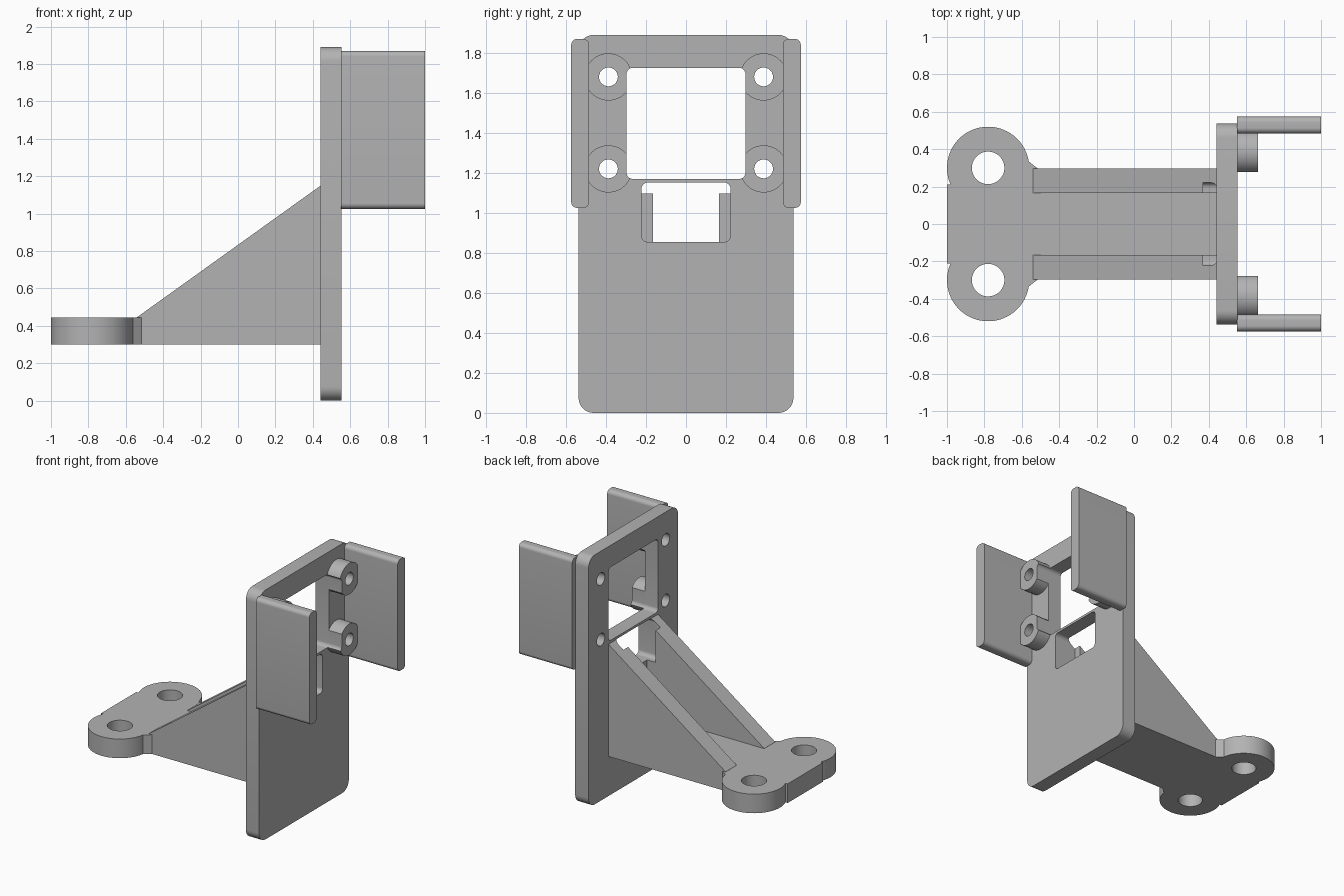
import bpy, bmesh
from math import cos, sin, pi, radians

if "Cube" in bpy.data.objects:
    bpy.data.objects.remove(bpy.data.objects["Cube"])

grey = bpy.data.materials.new("mid_grey")
grey.diffuse_color = (0.45, 0.45, 0.45, 1)
grey.use_nodes = True
grey.node_tree.nodes["Principled BSDF"].inputs["Base Color"].default_value = grey.diffuse_color


def prism(name, pts, axis, lo, hi):
    """Extrude a 2D outline along an axis: x -> (y,z), y -> (x,z), z -> (x,y)."""
    place = {"x": lambda a, b, d: (d, a, b),
             "y": lambda a, b, d: (a, d, b),
             "z": lambda a, b, d: (a, b, d)}[axis]
    bm = bmesh.new()
    face = bm.faces.new([bm.verts.new(place(a, b, lo)) for a, b in pts])
    ext = bmesh.ops.extrude_face_region(bm, geom=[face])
    top = [v for v in ext["geom"] if isinstance(v, bmesh.types.BMVert)]
    bmesh.ops.translate(bm, verts=top, vec=place(0, 0, hi - lo))
    bmesh.ops.recalc_face_normals(bm, faces=bm.faces)
    mesh = bpy.data.meshes.new(name)
    bm.to_mesh(mesh)
    bm.free()
    mesh.materials.append(grey)
    ob = bpy.data.objects.new(name, mesh)
    bpy.context.collection.objects.link(ob)
    return ob


def arc(cx, cy, r, a0, a1, n):
    return [(cx + r * cos(radians(a0 + (a1 - a0) * i / n)),
             cy + r * sin(radians(a0 + (a1 - a0) * i / n))) for i in range(n + 1)]


def circle(cx, cy, r, n=48):
    return arc(cx, cy, r, 0, 360, n)[:-1]


def rounded(a0, a1, b0, b1, r):
    return (arc(a1 - r, b1 - r, r, 0, 90, 8) + arc(a0 + r, b1 - r, r, 90, 180, 8)
            + arc(a0 + r, b0 + r, r, 180, 270, 8) + arc(a1 - r, b0 + r, r, 270, 360, 8))


def cut(ob, cutters):
    """Subtract cutters and bake the result."""
    for c in cutters:
        m = ob.modifiers.new("cut", "BOOLEAN")
        m.operation, m.solver, m.object = "DIFFERENCE", "EXACT", c
    bpy.context.view_layer.update()
    dg = bpy.context.evaluated_depsgraph_get()
    mesh = bpy.data.meshes.new_from_object(ob.evaluated_get(dg))
    ob.modifiers.clear()
    ob.data = mesh


# Cutters: camera window, cable notch, screw holes, foot holes
screws = [(s * 0.388, z) for s in (-1, 1) for z in (1.22, 1.68)]
window = prism("window_cutter", rounded(-0.297, 0.297, 1.17, 1.725, 0.03), "x", 0.3, 0.8)
notch = prism("notch_cutter", rounded(-0.222, 0.222, 0.855, 1.152, 0.03), "x", 0.37, 0.8)
screw_cuts = [prism("screw_cutter", circle(y, z, 0.047), "x", 0.3, 0.8) for y, z in screws]
foot_cuts = [prism("foot_cutter", circle(-0.78, s * 0.3, 0.087), "z", 0.2, 0.6) for s in (-1, 1)]

# Upright plate
plate = prism("upright_plate", rounded(-0.537, 0.537, 0, 1.89, 0.075), "x", 0.442, 0.553)
cut(plate, [window, notch] + screw_cuts)
parts = [plate]

# Foot with two round lugs and the floor running to the plate
half = ([(0.445, 0.297), (-0.515, 0.297)] + arc(-0.78, 0.3, 0.22, 9, 204, 40) + [(-1, 0.21)])
foot = prism("foot", half + [(x, -y) for x, y in reversed(half)], "z", 0.3, 0.445)
cut(foot, foot_cuts)
parts.append(foot)

# Screw bosses, trimmed by the window
for (y, z), hole in zip(screws, screw_cuts):
    boss = prism("screw_boss", circle(y, z, 0.118), "x", 0.55, 0.662)
    cut(boss, [window, hole])
    parts.append(boss)

# Side ribs and clamp arms
for s in (-1, 1):
    y0, y1 = sorted((s * 0.165, s * 0.297))
    rib = prism("side_rib", [(-0.54, 0.301), (0.445, 0.301), (0.445, 1.152), (-0.54, 0.446)],
                "y", y0, y1)
    cut(rib, [notch])
    y0, y1 = sorted((s * 0.484, s * 0.574))
    parts += [rib, prism("clamp_arm", rounded(y0, y1, 1.025, 1.87, 0.03), "x", 0.552, 1.0)]

for c in [window, notch] + screw_cuts + foot_cuts:
    bpy.data.objects.remove(c, do_unlink=True)

# Smooth curved walls, keep edges sharp
bpy.ops.object.select_all(action="DESELECT")
for p in parts:
    p.select_set(True)
bpy.context.view_layer.objects.active = plate
bpy.ops.object.shade_smooth_by_angle(angle=radians(30))
